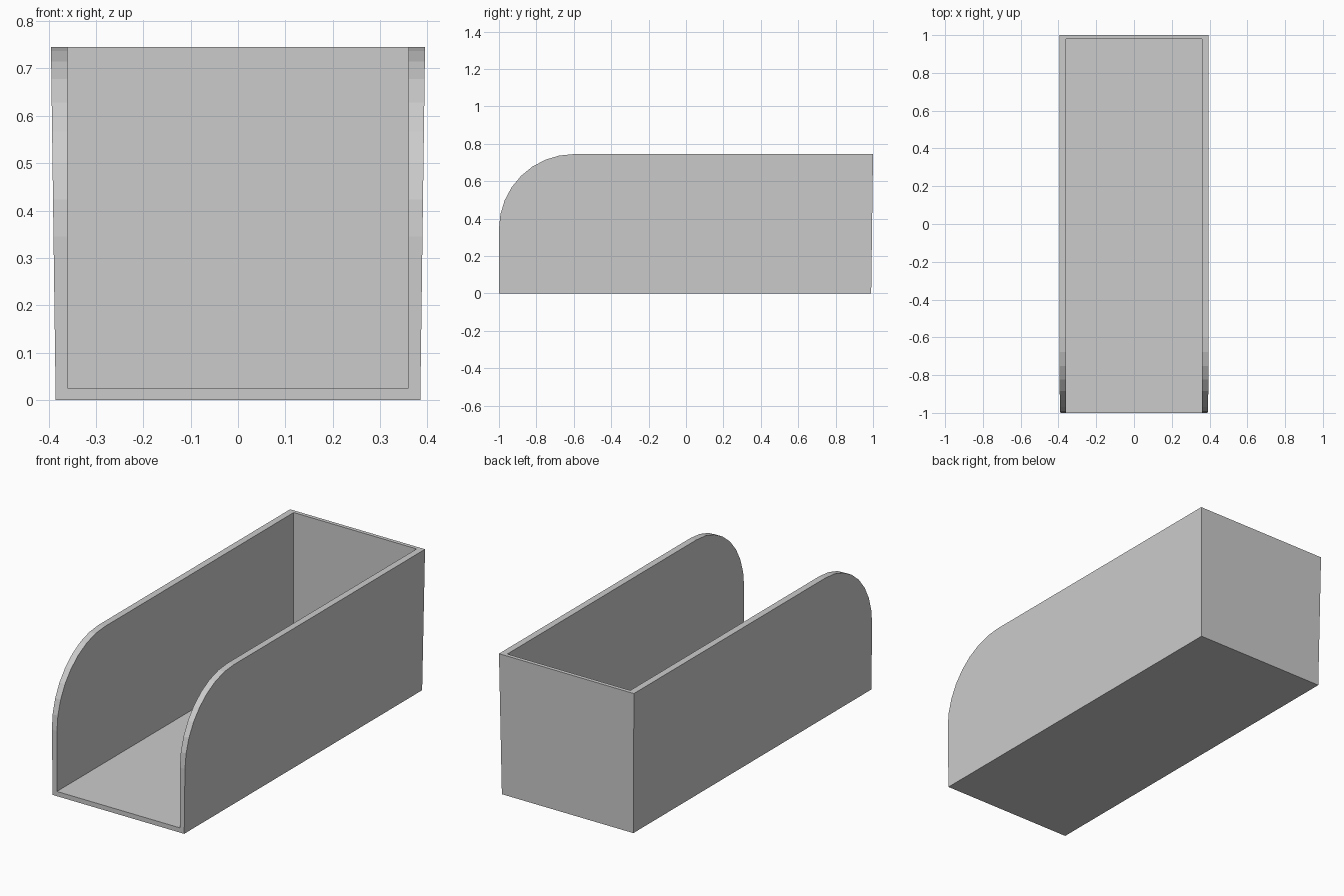
import bpy, bmesh
from math import sin, cos, pi

cube = bpy.data.objects.get("Cube")
if cube:
    bpy.data.objects.remove(cube, do_unlink=True)

HEIGHT, RADIUS, SEGMENTS = 0.745, 0.4, 8
BASE_HALF, TOP_HALF, INNER_HALF = 0.385, 0.395, 0.36
FLOOR, BACK_INNER = 0.025, 0.98

grey = bpy.data.materials.new("light_grey")
grey.use_nodes = True
colour = (0.6, 0.6, 0.6, 1)
grey.diffuse_color = colour
grey.node_tree.nodes["Principled BSDF"].inputs["Base Color"].default_value = colour


def add_object(name, bm):
    mesh = bpy.data.meshes.new(name)
    bmesh.ops.recalc_face_normals(bm, faces=bm.faces)
    bm.to_mesh(mesh)
    bm.free()
    mesh.materials.append(grey)
    obj = bpy.data.objects.new(name, mesh)
    bpy.context.collection.objects.link(obj)
    return obj


def extrude_profile(profile, half_width):
    """Solid across x from a (y, z) outline; half_width is a function of height."""
    bm = bmesh.new()
    left, right = [[bm.verts.new((s * half_width(z), y, z)) for y, z in profile]
                   for s in (1, -1)]
    bm.faces.new(left)
    bm.faces.new(right[::-1])
    for i in range(len(profile)):
        j = (i + 1) % len(profile)
        bm.faces.new((left[i], right[i], right[j], left[j]))
    return bm


# Outer body: rounded front corner, walls flaring slightly towards the rim
arc = [(-1 + RADIUS - RADIUS * cos(a), HEIGHT - RADIUS + RADIUS * sin(a))
       for a in (i * pi / 2 / SEGMENTS for i in range(SEGMENTS + 1))]
outline = [(0.99, 0), (-1, 0)] + arc + [(1, HEIGHT)]
tray = add_object("open_front_tray", extrude_profile(
    outline, lambda z: BASE_HALF + (TOP_HALF - BASE_HALF) * z / HEIGHT))

# Cavity open to the top and the front
cavity = add_object("cavity_cutter", extrude_profile(
    [(-1.2, FLOOR), (BACK_INNER, FLOOR), (BACK_INNER, 1), (-1.2, 1)],
    lambda z: INNER_HALF))
cavity.hide_render = True
cavity.hide_viewport = True

cut = tray.modifiers.new("hollow", "BOOLEAN")
cut.operation = "DIFFERENCE"
cut.solver = "EXACT"
cut.object = cavity
